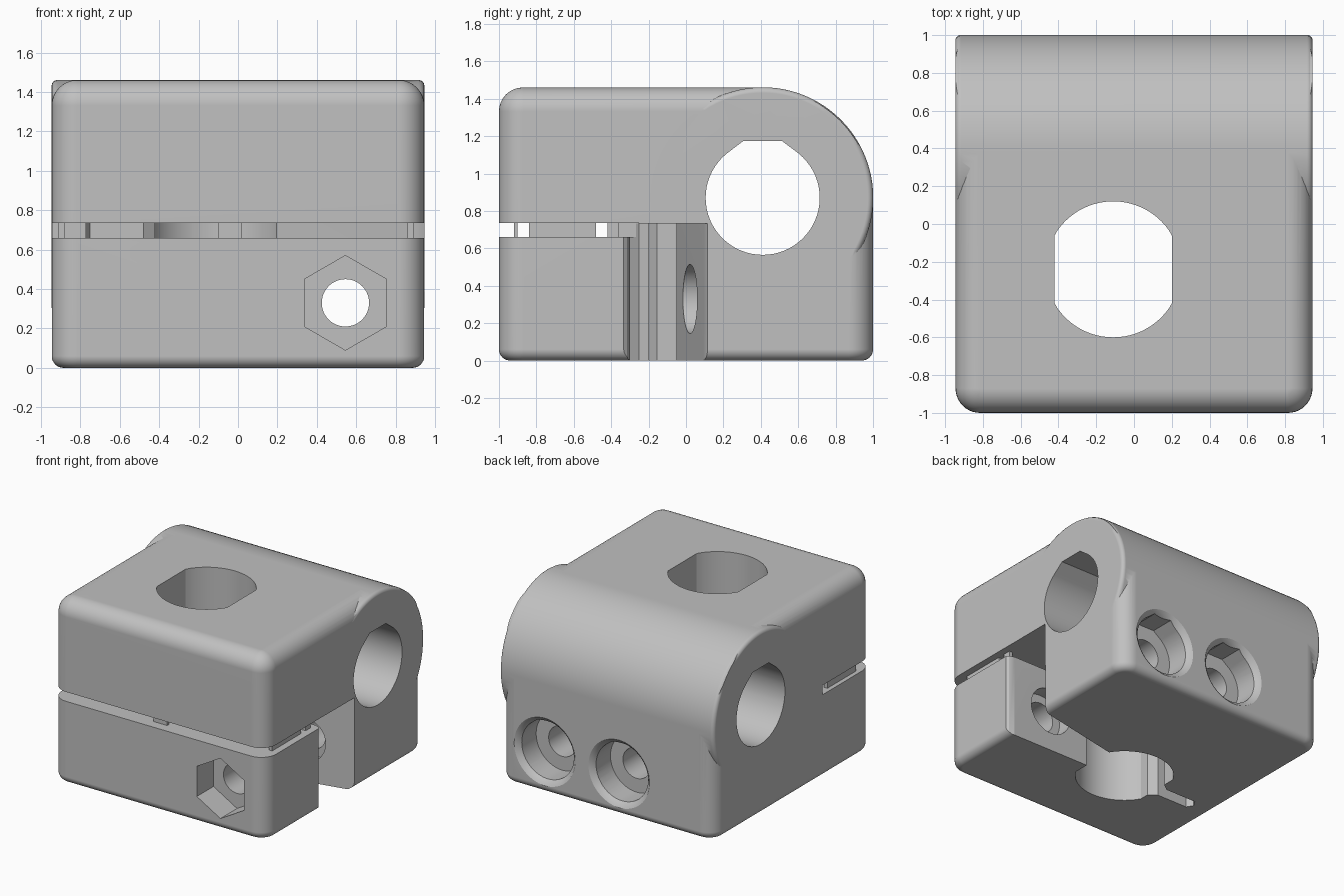
import bpy, bmesh
from math import sin, cos, pi, radians
from mathutils import Vector

cube = bpy.data.objects.get("Cube")
if cube:
    bpy.data.objects.remove(cube, do_unlink=True)

grey = bpy.data.materials.new("light grey plastic")
grey.use_nodes = True
COLOUR = (0.53, 0.53, 0.53, 1)
grey.diffuse_color = COLOUR
for node in grey.node_tree.nodes:
    if node.type == 'BSDF_PRINCIPLED':
        node.inputs["Base Color"].default_value = COLOUR


def loft(name, rings):
    """Closed solid skinned through rings of equal point count."""
    bm = bmesh.new()
    loops = [[bm.verts.new(p) for p in ring] for ring in rings]
    n = len(loops[0])
    for a, b in zip(loops, loops[1:]):
        for i in range(n):
            j = (i + 1) % n
            bm.faces.new((a[i], a[j], b[j], b[i]))
    bm.faces.new(loops[0][::-1])
    bm.faces.new(loops[-1])
    bmesh.ops.recalc_face_normals(bm, faces=bm.faces[:])
    mesh = bpy.data.meshes.new(name)
    bm.to_mesh(mesh)
    bm.free()
    mesh.materials.append(grey)
    obj = bpy.data.objects.new(name, mesh)
    bpy.context.collection.objects.link(obj)
    return obj


def place(axis, p, d):
    """Put a 2D point on the plane across the axis at distance d."""
    u, v = p
    return Vector({'X': (d, u, v), 'Y': (u, d, v), 'Z': (u, v, d)}[axis])


def prism(name, pts, axis, a, b):
    return loft(name, [[place(axis, p, d) for p in pts] for d in (a, b)])


def circle(cu, cv, r, n=64, start=0.0):
    return [(cu + r * cos(start + 2 * pi * i / n),
             cv + r * sin(start + 2 * pi * i / n)) for i in range(n)]


def flat_top_circle(cu, cv, r, n=64):
    """Circle whose top is squared to a short bridge."""
    pts = []
    for i in range(n):
        t = 2 * pi * i / n
        if radians(52) < t < radians(128):
            continue
        pts.append((cu + r * cos(t), cv + r * sin(t)))
        if t <= radians(52) < t + 2 * pi / n:
            pts += [(cu + r / 3, cv + r), (cu - r / 3, cv + r)]
    return pts


def plan(inset, z, r=0.13, seg=10):
    """Rounded rectangle of the body at height z."""
    pts = []
    for k, (sx, sy) in enumerate([(1, 1), (-1, 1), (-1, -1), (1, -1)]):
        for i in range(seg + 1):
            t = (k + i / seg) * pi / 2
            pts.append(Vector((sx * (0.945 - r) + (r - inset) * cos(t),
                               sy * (1 - r) + (r - inset) * sin(t), z)))
    return pts


def apply_modifier(obj, mod):
    bpy.context.view_layer.objects.active = obj
    bpy.ops.object.modifier_apply(modifier=mod.name)


def combine(target, other, operation='DIFFERENCE'):
    mod = target.modifiers.new("boolean", 'BOOLEAN')
    mod.operation = operation
    mod.solver = 'EXACT'
    mod.object = other
    apply_modifier(target, mod)
    bpy.data.objects.remove(other, do_unlink=True)


# Rounded block
TOP = 1.46
steps = [i / 8 * pi / 2 for i in range(9)]
low, high = 0.06, 0.128
rings = [plan(low * (1 - sin(t)), low * (1 - cos(t))) for t in steps]
rings += [plan(high * (1 - sin(t)), TOP - high * (1 - cos(t))) for t in reversed(steps)]
body = loft("clamp_body", rings)

# Rod housing along x, replacing the upper back corner
CY, CZ = 0.41, 0.87
arc = [(CY + 0.585 * cos(i * pi / 48), CZ + 0.585 * sin(i * pi / 48)) for i in range(25)]
combine(body, prism("corner_cutter", arc + [(CY, 1.7), (1.2, 1.7), (1.2, CZ)], 'X', -1.2, 1.2))
rim = 0.03
ends = [(-0.946 + rim * (1 - sin(t)), 0.591 - rim * (1 - cos(t))) for t in reversed(steps[::2])]
ends = [(-0.946 + rim * (1 - cos(t)), 0.591 - rim * (1 - sin(t))) for t in steps[::2]]
ends += [(-x, r) for x, r in reversed(ends)]
housing = loft("housing", [[place('X', p, x) for p in circle(CY, CZ, r, 96)] for x, r in ends])
combine(body, housing, 'UNION')

# Rod bore
combine(body, prism("rod_cutter", flat_top_circle(CY, CZ, 0.305), 'X', -1.2, 1.2))

# Vertical bore with flattened sides
HX, HY = -0.11, -0.24
bore = [(max(HX - 0.31, min(HX + 0.31, x)), y) for x, y in circle(HX, HY, 0.36, 72)]
combine(body, prism("bore_cutter", bore, 'Z', -0.2, 1.7))

# Tapered slot and hinge slit below the roof of the jaw
slot = [(-0.75, -0.3), (-0.48, -0.3), (-0.4, -0.36), (0.1, -0.36), (0.15, -0.3),
        (0.89, -0.3), (0.93, -0.315), (1.0, -0.4), (1.0, 0.14), (0.9, 0.095),
        (0.15, -0.06), (-0.4, -0.14), (-0.48, -0.2), (-0.75, -0.2), (-0.78, -0.25)]
combine(body, prism("slot_cutter", slot, 'Z', -0.2, 0.734))

# Level gap above the jaw
gap = [(-1.1, -1.1), (1.1, -1.1), (1.1, -0.25), (-0.77, -0.25), (-0.77, -0.37), (-1.1, -0.37)]
combine(body, prism("gap_cutter", gap, 'Z', 0.66, 0.735))

# Clamp screw hole and nut pocket
SX, SZ = 0.545, 0.33
combine(body, prism("screw_cutter", circle(SX, SZ, 0.12, 48), 'Y', -1.2, 1.2))
combine(body, prism("clearance_cutter", circle(SX, SZ, 0.185, 48), 'Y', -0.42, 0.15))
combine(body, prism("nut_cutter", circle(SX, SZ, 0.24, 6, pi / 2), 'Y', -1.2, -0.79))

# Set screw hole into the vertical bore
combine(body, prism("set_screw_cutter", circle(HX, SZ, 0.12, 48), 'Y', -0.1, 1.2))

# Flared counterbores in the back
for x in (SX, HX):
    combine(body, prism("counterbore_cutter", flat_top_circle(x, SZ, 0.23), 'Y', 0.78, 1.2))
    flare = [(0.955, 0.225), (0.975, 0.24), (0.99, 0.255), (1.0, 0.27), (1.02, 0.29)]
    combine(body, loft("flare_cutter", [[place('Y', p, y) for p in circle(x, SZ, r)]
                                        for y, r in flare]))

# Smooth shading with crisp edges and even flats
bpy.ops.object.select_all(action='DESELECT')
body.select_set(True)
bpy.context.view_layer.objects.active = body
bpy.ops.object.shade_smooth_by_angle(angle=radians(28))
weighted = body.modifiers.new("weighted normals", 'WEIGHTED_NORMAL')
weighted.keep_sharp = True

# Thin print supports inside the gap
supports = {"right_support": (-0.91, -0.88, -0.84, -0.48),
            "left_support": (0.86, 0.89, -0.84, -0.48),
            "front_support": (-0.1, 0.02, -0.92, -0.9),
            "corner_support": (0.86, 0.89, -0.42, -0.36)}
for name, (x0, x1, y0, y1) in supports.items():
    prism(name, [(x0, y0), (x1, y0), (x1, y1), (x0, y1)], 'Z', 0.655, 0.74)
